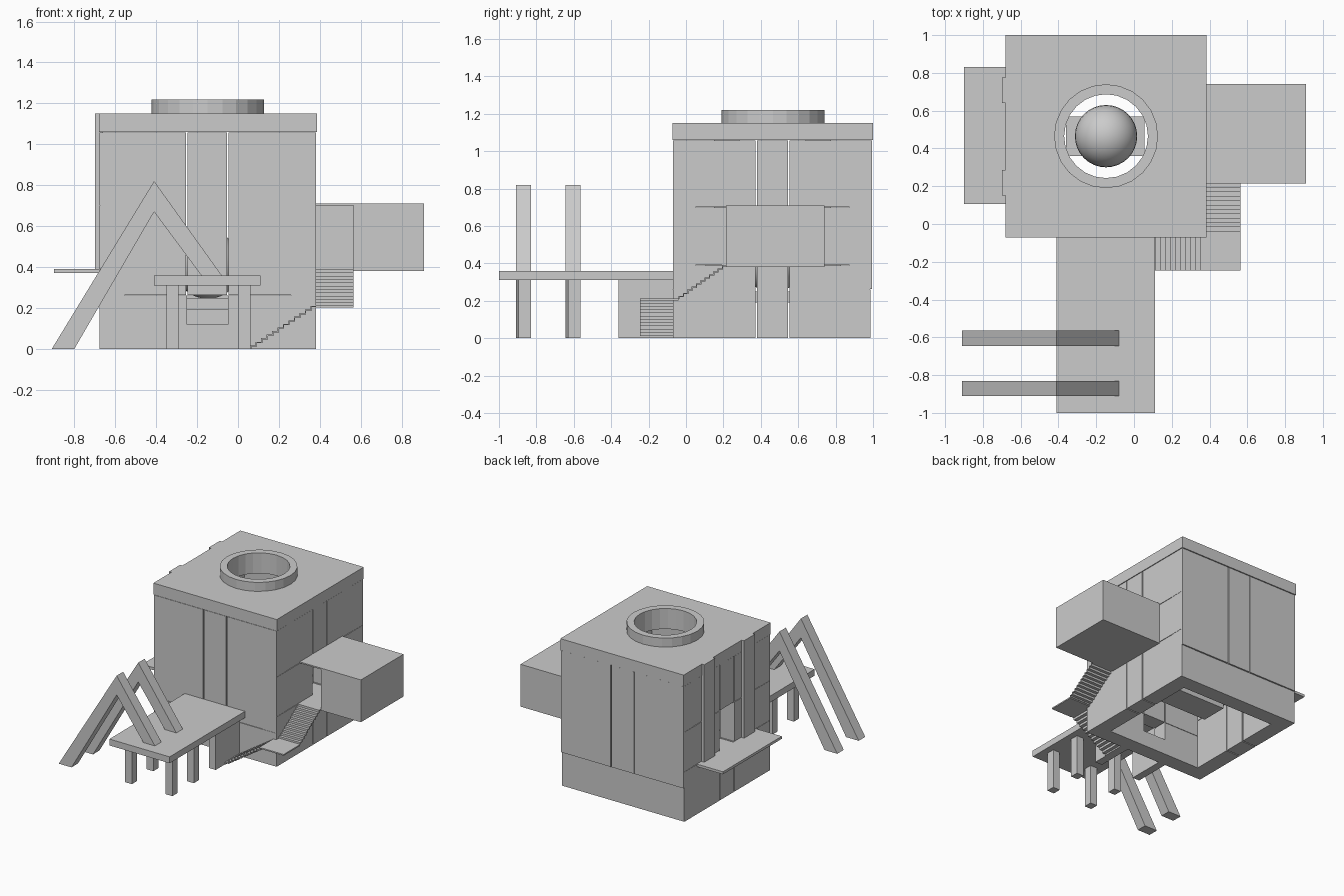
import bpy, bmesh, math

if "Cube" in bpy.data.objects:
    bpy.data.objects.remove(bpy.data.objects["Cube"])

def mesh_obj(name, bm):
    bmesh.ops.recalc_face_normals(bm, faces=bm.faces)
    me = bpy.data.meshes.new(name)
    bm.to_mesh(me)
    bm.free()
    ob = bpy.data.objects.new(name, me)
    bpy.context.collection.objects.link(ob)
    return ob

def boxes(name, items):
    """One object from boxes given as (x0, x1, y0, y1, z0, z1)."""
    bm = bmesh.new()
    for x0, x1, y0, y1, z0, z1 in items:
        vs = bmesh.ops.create_cube(bm, size=1)["verts"]
        for v in vs:
            v.co = (x1 if v.co.x > 0 else x0, y1 if v.co.y > 0 else y0, z1 if v.co.z > 0 else z0)
    return mesh_obj(name, bm)

def prism(name, pts, a, b, axis):
    """Extrude a (horizontal, z) outline from a to b along the given axis."""
    bm = bmesh.new()
    place = (lambda u, z, w: (u, w, z)) if axis == "Y" else (lambda u, z, w: (w, u, z))
    lo = [bm.verts.new(place(u, z, a)) for u, z in pts]
    hi = [bm.verts.new(place(u, z, b)) for u, z in pts]
    bm.faces.new(lo)
    bm.faces.new(hi)
    n = len(pts)
    for i in range(n):
        bm.faces.new((lo[i], lo[(i + 1) % n], hi[(i + 1) % n], hi[i]))
    return mesh_obj(name, bm)

def stair(name, u0, u1, z0, z1, steps, a, b, axis):
    """Thin folded stair sheet."""
    du, dz, t = (u1 - u0) / steps, (z1 - z0) / steps, 0.006
    top = []
    for i in range(steps):
        top += [(u0 + i * du, z0 + i * dz), (u0 + i * du, z0 + (i + 1) * dz)]
    top.append((u1, z1))
    under = [(u + t, z - t) for u, z in top[1:-1]]
    pts = top + [(u1, z1 - t)] + under[::-1] + [(u0 + t, z0)]
    return prism(name, pts, a, b, axis)

X0, X1, Y0, Y1 = -0.675, 0.38, -0.07, 0.995
CX, CY = -0.148, 0.465
T, G = 0.12, 0.004     # wall thickness, half seam

# Base: front wall with a low opening, plain back wall
boxes("base_front", [(X0, -0.25, Y0, Y0 + T, 0, 0.26), (-0.05, X1, Y0, Y0 + T, 0, 0.26),
                     (-0.25, -0.05, Y0, Y0 + T, 0, 0.12)])
boxes("base_back", [(X0, X1, Y1 - T - 0.008, Y1 - 0.008, 0, 0.26)])

# Front and back upper panels, split in three by narrow seams
cols = [(X0, -0.25 - G), (-0.25 + G, -0.05 - G), (-0.05 + G, X1)]
for name, ya, yb in (("front_panel", Y0, Y0 + T), ("back_panel", Y1 - T, Y1)):
    boxes(name, [(a, b, ya, yb, 0.263, 1.057) for a, b in cols])

# Side walls: grid of panels with a doorway in the middle cell
ycols = [(Y0 + 0.002, 0.375 - G), (0.375 + G, 0.55 - G), (0.55 + G, Y1 - 0.01)]
zrows = [(0, 0.39 - 0.002), (0.39 + 0.002, 0.70 - 0.002), (0.70 + 0.002, 1.057)]
for name, xa, xb in (("left_wall", X0 - 0.002, X0 + T), ("right_wall", X1 - T, X1 + 0.002)):
    boxes(name, [(xa, xb, *y, *z) for i, y in enumerate(ycols) for j, z in enumerate(zrows)
                 if (i, j) != (1, 1)])

# Roof slab with round hole
roof = boxes("roof_slab", [(-0.68, 0.385, -0.072, 1.0, 1.06, 1.15)])
bpy.ops.mesh.primitive_cylinder_add(vertices=24, radius=0.222, depth=0.4, location=(CX, CY, 1.1))
cutter = bpy.context.object
cutter.name = "roof_hole_cutter"
cutter.hide_render = True
cutter.hide_viewport = True
cutter.display_type = "WIRE"
mod = roof.modifiers.new("hole", "BOOLEAN")
mod.operation = "DIFFERENCE"
mod.solver = "EXACT"
mod.object = cutter

# Skylight ring
bm = bmesh.new()
N = 24
loops = []
for r, z in ((0.222, 1.15), (0.275, 1.15), (0.275, 1.22), (0.222, 1.22)):
    loops.append([bm.verts.new((CX + r * math.cos(2 * math.pi * i / N),
                                CY + r * math.sin(2 * math.pi * i / N), z)) for i in range(N)])
for k in range(4):
    a, b = loops[k], loops[(k + 1) % 4]
    for i in range(N):
        j = (i + 1) % N
        bm.faces.new((a[i], a[j], b[j], b[i]))
mesh_obj("skylight_ring", bm)

# Sphere on its plinth inside
boxes("sphere_plinth", [(-0.36, 0.055, 0.36, 0.57, 0.19, 0.25)])
bpy.ops.mesh.primitive_uv_sphere_add(segments=32, ring_count=16, radius=0.165, location=(CX, CY, 0.41))
bpy.context.object.name = "inner_sphere"
bpy.ops.object.shade_smooth_by_angle()

# Left balcony and its pilasters
boxes("balcony", [(-0.90, -0.677, 0.105, 0.83, 0.37, 0.39)])
boxes("balcony_pilasters", [(-0.70, -0.66, a, a + 0.135, 0.39, 1.15) for a in (0.15, 0.64)])

# Hollow side room with an entrance at the top of the stairs
w = 0.01
boxes("side_room", [
    (X1, 0.91, 0.215, 0.74, 0.38, 0.38 + w), (X1, 0.91, 0.215, 0.74, 0.71 - w, 0.71),
    (0.91 - w, 0.91, 0.215, 0.74, 0.38 + w, 0.71 - w),
    (X1, 0.91 - w, 0.74 - w, 0.74, 0.38 + w, 0.71 - w),
    (0.565, 0.91 - w, 0.215, 0.215 + w, 0.38 + w, 0.71 - w)])

# Front deck, posts and the two cheek walls against the building
boxes("deck", [(-0.41, 0.11, -1.0, Y0, 0.31, 0.36)])
for x in (-0.35, 0.0):
    boxes("deck_posts", [(x, x + 0.06, y, y + 0.065, 0, 0.31) for y in (-0.895, -0.63)]
          + [(x, x + 0.06, -0.36, Y0, 0, 0.31)])

# Leaning A-frames
frame = [(-0.91, 0), (-0.41, 0.82), (-0.08, 0.36), (-0.18, 0.36), (-0.41, 0.67), (-0.80, 0)]
for y in (-0.91, -0.645):
    prism("a_frame", frame, y, y + 0.08, "Y")

# Lower flight, landing, upper flight
stair("lower_stair", 0.06, 0.38, 0, 0.21, 12, -0.245, Y0, "Y")
boxes("stair_landing", [(0.38, 0.565, -0.245, -0.04, 0.202, 0.212)])
stair("upper_stair", -0.04, 0.215, 0.21, 0.39, 11, 0.382, 0.565, "X")
